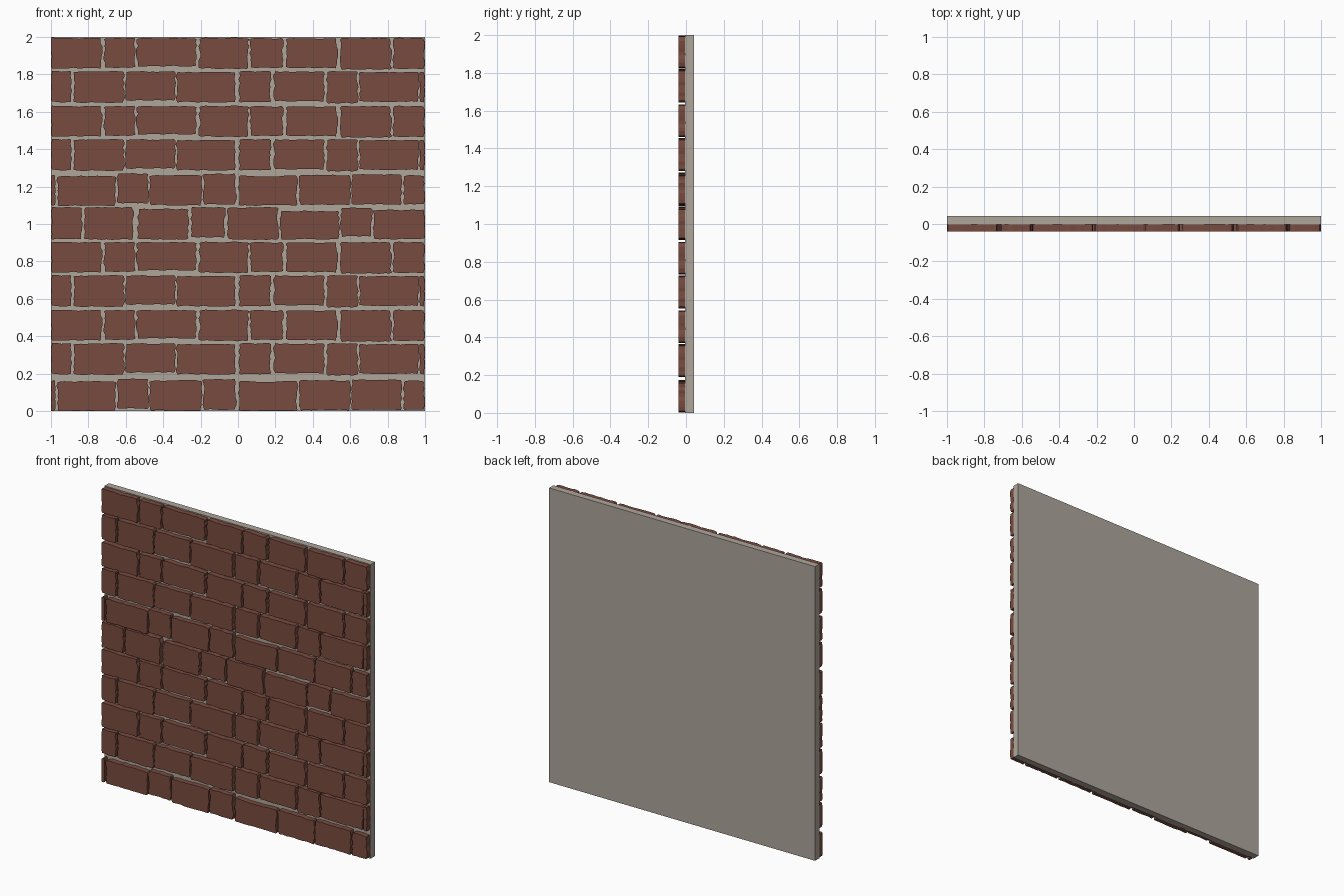
import bpy, bmesh, random

if "Cube" in bpy.data.objects:
    bpy.data.objects.remove(bpy.data.objects["Cube"])

random.seed(7)

ROW = 2 / 11
FRONT, JOINT, BACK = -0.04, -0.004, 0.042


def material(name, rgb):
    m = bpy.data.materials.new(name)
    m.diffuse_color = (*rgb, 1)
    m.use_nodes = True
    m.node_tree.nodes["Principled BSDF"].inputs["Base Color"].default_value = m.diffuse_color
    return m


brick_mat = material("brick_red", (0.19, 0.07, 0.05))
mortar_mat = material("mortar_grey", (0.42, 0.38, 0.33))

# Four course layouts: (left, right, bottom, top) per brick, z relative to course
A = [(-1, -.975, .01, .17), (-.965, -.655, .008, .165), (-.645, -.48, .02, .18),
     (-.468, -.195, .01, .17), (-.185, -.012, .015, .177), (.004, .317, .008, .165),
     (.33, .6, .012, .17), (.607, .875, .014, .174), (.885, .997, .013, .168)]
B = [(-1, -.89, .015, .18), (-.875, -.61, .013, .18), (-.6, -.337, .025, .18),
     (-.328, -.012, .015, .175), (.008, .175, .014, .18), (.192, .462, .02, .178),
     (.475, .64, .01, .18), (.65, .965, .018, .175), (.972, .997, .016, .178)]
C = [(-1, -.73, .015, .175), (-.715, -.55, .018, .176), (-.54, -.225, .026, .175),
     (-.205, .055, .012, .176), (.065, .24, .017, .174), (.26, .53, .017, .173),
     (.55, .818, .008, .174), (.83, .997, .013, .176)]
D = [(-1, -.835, .01, .18), (-.82, -.56, .008, .18), (-.535, -.265, .01, .17),
     (-.25, -.07, .02, .18), (-.055, .215, .008, .18), (.227, .54, .01, .16),
     (.55, .715, .025, .177), (.725, .997, .01, .167)]
LAYOUTS = [A, B, C, D]
ORDER = [0, 1, 2, 1, 2, 3, 0, 1, 2, 1, 2]


def outline(x0, x1, z0, z1):
    """Chipped rectangle with wobbling sides and cut corners."""
    w, h = x1 - x0, z1 - z0
    c = min(0.006, w * 0.2)
    amp_x = min(0.006, w * 0.12)
    nx, nz = max(2, round(w / 0.03)), 8
    xs = [x0 + c + (w - 2 * c) * i / nx for i in range(nx + 1)]
    zs = [z0 + c + (h - 2 * c) * i / nz for i in range(nz + 1)]

    def j(a):
        return random.uniform(-a, a)
    pts = [(x, z0 + j(0.003)) for x in xs]
    pts += [(x1 + j(amp_x), z) for z in zs]
    pts += [(x, z1 + j(0.003)) for x in reversed(xs)]
    pts += [(x0 + j(amp_x), z) for z in reversed(zs)]
    return pts


def add_brick(bm, pts, z_base):
    pts = [(max(-0.999, min(0.999, x)), max(0.001, min(1.998, z + z_base))) for x, z in pts]
    front = [bm.verts.new((x, FRONT, z)) for x, z in pts]
    back = [bm.verts.new((x, JOINT + 0.002, z)) for x, z in pts]
    bm.faces.new(front)
    bm.faces.new(back[::-1])
    n = len(pts)
    for i in range(n):
        k = (i + 1) % n
        bm.faces.new((front[k], front[i], back[i], back[k]))


def finish(bm, name, mat):
    bmesh.ops.recalc_face_normals(bm, faces=bm.faces)
    me = bpy.data.meshes.new(name)
    bm.to_mesh(me)
    bm.free()
    me.materials.append(mat)
    ob = bpy.data.objects.new(name, me)
    bpy.context.collection.objects.link(ob)


# Mortar slab
bm = bmesh.new()
bmesh.ops.create_cube(bm, size=1)
for v in bm.verts:
    v.co = (v.co.x * 2, BACK if v.co.y > 0 else JOINT, v.co.z * 2 + 1)
finish(bm, "mortar_slab", mortar_mat)

# Brick outlines, made once per layout so repeated courses share the same chips
shapes = [[outline(*brick) for brick in layout] for layout in LAYOUTS]

# Brick courses, bottom to top
for r, kind in enumerate(ORDER):
    bm = bmesh.new()
    base = r * ROW - (0.007 if r == 0 else 0)
    for pts in shapes[kind]:
        add_brick(bm, pts, base)
    finish(bm, f"brick_course_{r + 1}", brick_mat)
